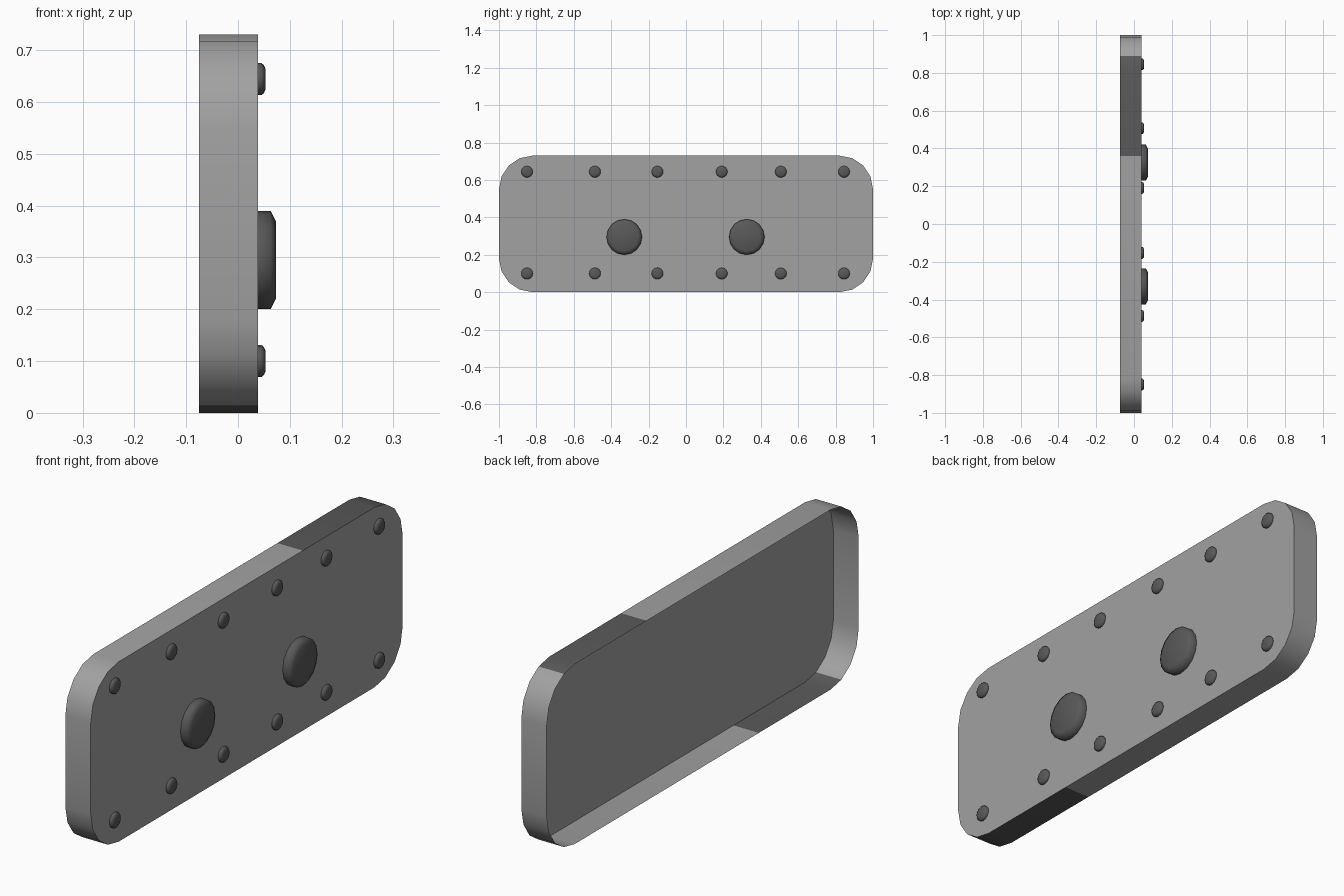
import bpy, bmesh, math

if "Cube" in bpy.data.objects:
    bpy.data.objects.remove(bpy.data.objects["Cube"])

FRONT, BACK = 0.039, -0.075
HALF, HEIGHT, R = 1.0, 0.73, 0.18


def material(name, value):
    m = bpy.data.materials.new(name)
    m.use_nodes = True
    m.diffuse_color = (value, value, value, 1)
    m.node_tree.nodes["Principled BSDF"].inputs["Base Color"].default_value = (value, value, value, 1)
    return m


light = material("light grey", 0.36)
dark = material("dark grey", 0.10)


def make_object(name, bm, mats, smooth):
    mesh = bpy.data.meshes.new(name)
    for f in bm.faces:
        f.smooth = smooth
    bm.to_mesh(mesh)
    bm.free()
    for m in mats:
        mesh.materials.append(m)
    ob = bpy.data.objects.new(name, mesh)
    bpy.context.collection.objects.link(ob)
    return ob


def outline():
    # Rounded rectangle in y and z, with an extra point at each colour change
    pts = []
    corners = [(1, 1), (-1, 1), (-1, -1), (1, -1)]
    for i, (sy, sz) in enumerate(corners):
        cy, cz = sy * (HALF - R), HEIGHT / 2 + sz * (HEIGHT / 2 - R)
        for k in range(5):
            a = math.pi / 2 * (i + k / 4)
            pts.append((cy + R * math.cos(a), cz + R * math.sin(a)))
        if i == 0:
            pts.append((0.36, HEIGHT))
        if i == 2:
            pts.append((-0.36, 0))
    return pts


# Face plate
bm = bmesh.new()
bm.faces.new([bm.verts.new((FRONT, y, z)) for y, z in outline()])
make_object("face_plate", bm, [light], False)

# Rim wall, open at the back, with a dark stretch on top and on the underside
bm = bmesh.new()
front = [bm.verts.new((FRONT, y, z)) for y, z in outline()]
back = [bm.verts.new((BACK, y, z)) for y, z in outline()]
for i in range(len(front)):
    j = (i + 1) % len(front)
    f = bm.faces.new((front[j], front[i], back[i], back[j]))
    c = f.calc_center_median()
    on_top = c.z > HEIGHT - 0.03 and c.y > 0.36
    below = c.z < 0.03 and c.y < -0.36
    f.material_index = 1 if on_top or below else 0
make_object("rim_wall", bm, [light, dark], True)


def button(name, y, z, profile, sides):
    # Round cap turned about the x axis from (radius, height) steps
    bm = bmesh.new()
    rings = []
    for r, h in profile:
        rings.append([bm.verts.new((FRONT + h,
                                    y + r * math.cos(2 * math.pi * k / sides),
                                    z + r * math.sin(2 * math.pi * k / sides)))
                      for k in range(sides)])
    for a, b in zip(rings, rings[1:]):
        for k in range(sides):
            n = (k + 1) % sides
            bm.faces.new((a[k], a[n], b[n], b[k]))
    bm.faces.new(rings[-1])
    make_object(name, bm, [dark], True)


# Rivets along the top and bottom edges
rivet = [(0.031, 0), (0.031, 0.006), (0.027, 0.011), (0.02, 0.014)]
for row, z in (("top", 0.644), ("bottom", 0.1)):
    for n, y in enumerate((-0.85, -0.487, -0.153, 0.191, 0.507, 0.845)):
        button(f"{row}_rivet_{n + 1}", y, z, rivet, 16)

# Two large knobs
knob = [(0.095, 0), (0.095, 0.024), (0.075, 0.034)]
for side, y in (("right", -0.33), ("left", 0.325)):
    button(f"{side}_knob", y, 0.295, knob, 16)
